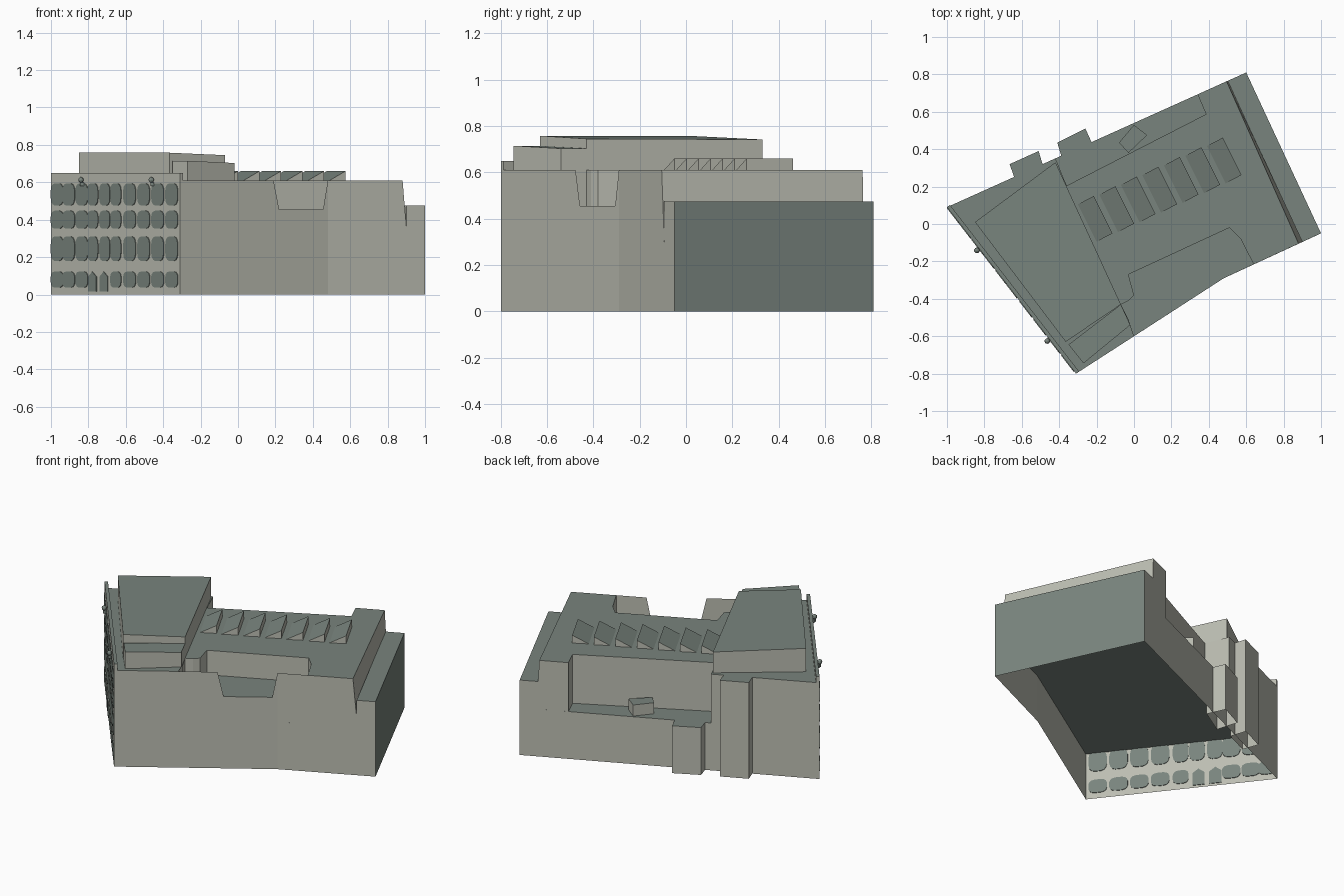
import bpy, bmesh, math
from mathutils import Vector

cube = bpy.data.objects.get("Cube")
if cube:
    bpy.data.objects.remove(cube)


def material(name, rgb):
    m = bpy.data.materials.new(name)
    m.use_nodes = True
    m.diffuse_color = (*rgb, 1)
    m.node_tree.nodes["Principled BSDF"].inputs["Base Color"].default_value = (*rgb, 1)
    return m


STONE = material("warm grey stone", (0.50, 0.51, 0.445))
SLATE = material("slate green grey", (0.19, 0.23, 0.205))


def finish(name, bm, rule):
    """Turn a bmesh into an object, slate where the rule holds, stone elsewhere."""
    bm.normal_update()
    for f in bm.faces:
        f.material_index = 1 if rule(f) else 0
    me = bpy.data.meshes.new(name)
    bm.to_mesh(me)
    bm.free()
    me.materials.append(STONE)
    me.materials.append(SLATE)
    ob = bpy.data.objects.new(name, me)
    bpy.context.collection.objects.link(ob)
    return ob


def is_roof(f):
    return f.normal.z > 0.5


def is_roof_or_east(f):
    return f.normal.z > 0.5 or f.normal.x > 0.85


def block(name, plan, z0, z1, top=None, rule=is_roof):
    """Open-bottomed block on a counter-clockwise plan; z1 may vary per corner."""
    top = top or plan
    n = len(plan)
    heights = z1 if isinstance(z1, list) else [z1] * n
    bm = bmesh.new()
    low = [bm.verts.new((x, y, z0)) for x, y in plan]
    high = [bm.verts.new((x, y, z)) for (x, y), z in zip(top, heights)]
    for i in range(n):
        j = (i + 1) % n
        bm.faces.new((low[i], low[j], high[j], high[i]))
    bm.faces.new(high)
    return finish(name, bm, rule)


def panels(name, polys):
    bm = bmesh.new()
    for poly in polys:
        bm.faces.new([bm.verts.new(p) for p in poly])
    return finish(name, bm, is_roof)


# Main plan corners and floor levels
WEST, SOUTH, KINK, EAST, NORTH = (-1, .09), (-.31, -.8), (.48, -.29), (1, -.05), (.6, .81)
DECK, TERRACE, ROOF = .30, .475, .61

# Lower storeys, open below
block("lower_walls", [WEST, SOUTH, KINK, EAST, NORTH], 0, DECK, rule=is_roof_or_east)

# East terrace
block("east_terrace", [(.9, -.096), EAST, NORTH, (.5, .765)], DECK, TERRACE,
      rule=is_roof_or_east)

# Upper storeys with the recessed terraces left out of the plan
court = [(-.03, -.51), (-.07, -.43), (-.03, -.41), (0, -.38), (-.03, -.27),
         (.51, -.02), (.57, -.08), (.64, -.216)]
north_side = [(.34, .693), (.385, .587), (-.36, .205), (-.42, .351)]
base = [WEST, SOUTH, (0, -.6)] + court + [(.905, -.094), (.51, .769)] + north_side
crown = [WEST, SOUTH, (0, -.6)] + court + [(.88, -.105), (.495, .763)] + north_side
block("upper_storeys", base, DECK, ROOF, top=crown)

# South court floor and its notched outer wall
block("south_court", [(0, -.6), KINK] + court[::-1], DECK, .455)
panels("court_wall", [
    [(0, -.6, .455), (.22, -.458, .455), (.19, -.477, ROOF), (0, -.6, ROOF)],
    [(.455, -.306, .455), (*KINK, .455), (*KINK, ROOF)],
    [(*KINK, .455), (.64, -.216, .455), (.64, -.216, ROOF), (*KINK, ROOF)],
])

# Rooftop volumes
block("penthouse", [(-.85, .01), (-.365, -.63), (-.07, -.43), (-.42, .33)],
      ROOF, [.758, .758, .745, .742])
block("south_plant_room", [(-.35, -.645), (-.27, -.745), (-.02, -.54), (-.07, -.43)],
      ROOF, [.715, .715, .703, .703])

# Small block on the north deck and the two rear stair shafts
block("deck_block", [(-.03, .38), (.07, .475), (0, .53), (-.08, .435)], DECK, .37)
block("low_rear_shaft", [(-.37, .30), (-.21, .40), (-.26, .51), (-.41, .435)], 0, DECK)
block("tall_rear_shaft", [(-.63, .22), (-.48, .29), (-.51, .39), (-.665, .32)], 0, ROOF)

# Sawtooth skylights: low on the west edge, high on the east edge
for i in range(7):
    a = Vector((-.30 + i * .115, .105 + i * .052))
    b, run = a + Vector((.085, .045)), Vector((.1, -.2))
    plan = [tuple(a), tuple(a + run), tuple(b + run), tuple(b)]
    block(f"skylight_{i + 1}", plan, ROOF - .002, [ROOF, ROOF, .66, .66])

# Facade frame: origin, direction along it, and outward direction
ORIGIN = Vector((*WEST, 0))
ALONG = (Vector((*SOUTH, 0)) - ORIGIN).normalized()
OUT = Vector((ALONG.y, -ALONG.x, 0))
LENGTH = (Vector((*SOUTH, 0)) - ORIGIN).length


def on_facade(u, z, d=0):
    return ORIGIN + ALONG * u + OUT * d + Vector((0, 0, z))


def plate(bm, outline):
    """Thin plate through the facade, visible on both sides."""
    front = [bm.verts.new(on_facade(u, z, .004)) for u, z in outline]
    back = [bm.verts.new(on_facade(u, z, -.004)) for u, z in outline]
    bm.faces.new(front)
    bm.faces.new(back[::-1])
    for i in range(len(outline)):
        j = (i + 1) % len(outline)
        bm.faces.new((front[j], front[i], back[i], back[j]))


def rounded(u, z, hw, hh, n=16):
    pts = []
    for k in range(n):
        t = 2 * math.pi * (k + .5) / n
        c, s = math.cos(t), math.sin(t)
        pts.append((u + hw * math.copysign(abs(c) ** .65, c),
                    z + hh * math.copysign(abs(s) ** .65, s)))
    return pts


# Rounded windows in four rows
columns = [-.965, -.904, -.834, -.775, -.711, -.652, -.578, -.503, -.428, -.353]
rows = [(.08, .044), (.245, .067), (.40, .049), (.535, .06)]
bm = bmesh.new()
for z, hh in rows:
    for i, x in enumerate(columns):
        if hh < .045 and i in (3, 4):
            continue
        hw = .047 if 2 < i < 6 else .055
        plate(bm, rounded((x + 1) / .69 * LENGTH, z, hw, hh))
finish("facade_windows", bm, lambda f: True)

# Paired entrance doors
bm = bmesh.new()
for x in (-.777, -.716):
    u = (x + 1) / .69 * LENGTH
    plate(bm, [(u - .036, .015), (u + .036, .015), (u + .036, .095),
               (u, .122), (u - .036, .095)])
finish("entrance_doors", bm, lambda f: True)

# Parapet above the facade
inner = [on_facade(LENGTH, 0, -.02), on_facade(0, 0, -.02)]
block("facade_parapet", [WEST, SOUTH] + [(p.x, p.y) for p in inner], ROOF, .65)

# Wall lamps on short brackets
for name, x in (("west_lamp", -.828), ("south_lamp", -.452)):
    u = (x + 1) / .69 * LENGTH
    bm = bmesh.new()
    ball = bmesh.ops.create_uvsphere(bm, u_segments=10, v_segments=6, radius=.015)
    bmesh.ops.translate(bm, verts=ball["verts"], vec=on_facade(u, .613, .015))
    foot = bmesh.ops.create_cube(bm, size=.02)
    bmesh.ops.translate(bm, verts=foot["verts"], vec=on_facade(u, .59, .008))
    finish(name, bm, lambda f: True)
